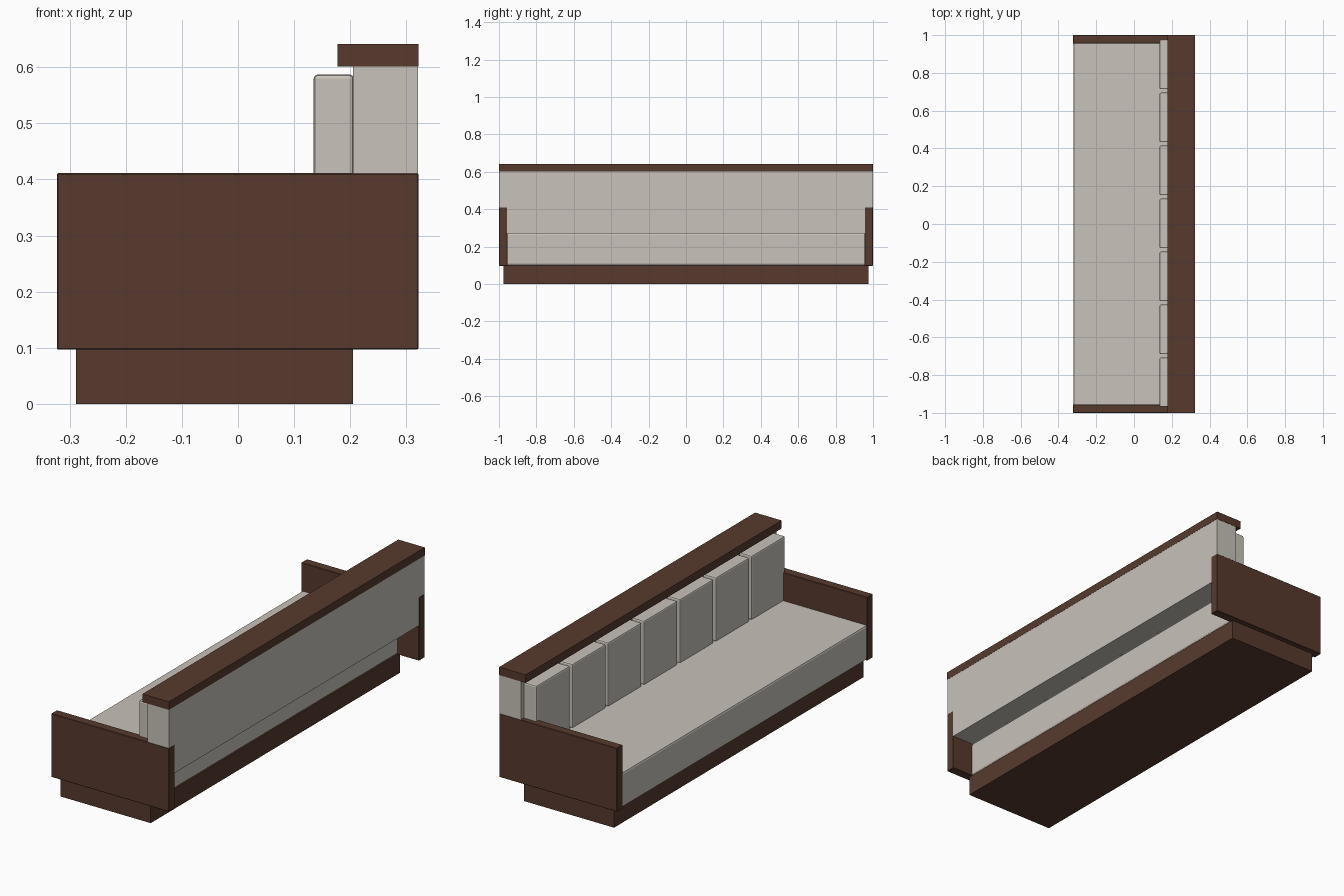
import bpy
import bmesh

if "Cube" in bpy.data.objects:
    bpy.data.objects.remove(bpy.data.objects["Cube"])


def material(name, color):
    m = bpy.data.materials.new(name)
    m.diffuse_color = (*color, 1.0)
    m.use_nodes = True
    m.node_tree.nodes["Principled BSDF"].inputs["Base Color"].default_value = m.diffuse_color
    return m


WOOD = material("brown wood", (0.095, 0.042, 0.026))
FABRIC = material("cream fabric", (0.58, 0.545, 0.49))


def box(name, x, y, z, mat, bevel=0.0, segments=2):
    """Box from (min, max) ranges, with optional rounded edges."""
    bm = bmesh.new()
    bmesh.ops.create_cube(bm, size=1.0)
    for v in bm.verts:
        v.co = [(r[0] + r[1]) / 2 + c * (r[1] - r[0]) for c, r in zip(v.co, (x, y, z))]
    if bevel:
        bmesh.ops.bevel(bm, geom=bm.edges[:], offset=bevel, segments=segments,
                        profile=0.5, affect='EDGES')
    mesh = bpy.data.meshes.new(name)
    bm.to_mesh(mesh)
    bm.free()
    mesh.materials.append(mat)
    obj = bpy.data.objects.new(name, mesh)
    bpy.context.collection.objects.link(obj)
    return obj


# plinth under the seat
box("base_plinth", (-0.289, 0.205), (-0.975, 0.975), (0.0, 0.098), WOOD)

# side panels
for side, label in ((-1, "front"), (1, "back")):
    box("arm_panel_" + label, (-0.323, 0.322),
        sorted((side * 0.955, side * 1.0)), (0.097, 0.411), WOOD, 0.002, 1)

# seat, running into the side panels
box("seat", (-0.320, 0.205), (-0.998, 0.998), (0.099, 0.272), FABRIC, 0.010)

# backrest and the wooden shelf on top of it
box("backrest", (0.205, 0.3212), (-0.9988, 0.9988), (0.271, 0.601), FABRIC)
box("top_shelf", (0.177, 0.322), (-1.0, 1.0), (0.601, 0.641), WOOD)

# row of back cushions
for i in range(7):
    c = (i - 3) * 0.2805 + 0.003
    box(f"back_cushion_{i + 1}", (0.135, 0.206), (c - 0.131, c + 0.131),
        (0.270, 0.587), FABRIC, 0.007)
